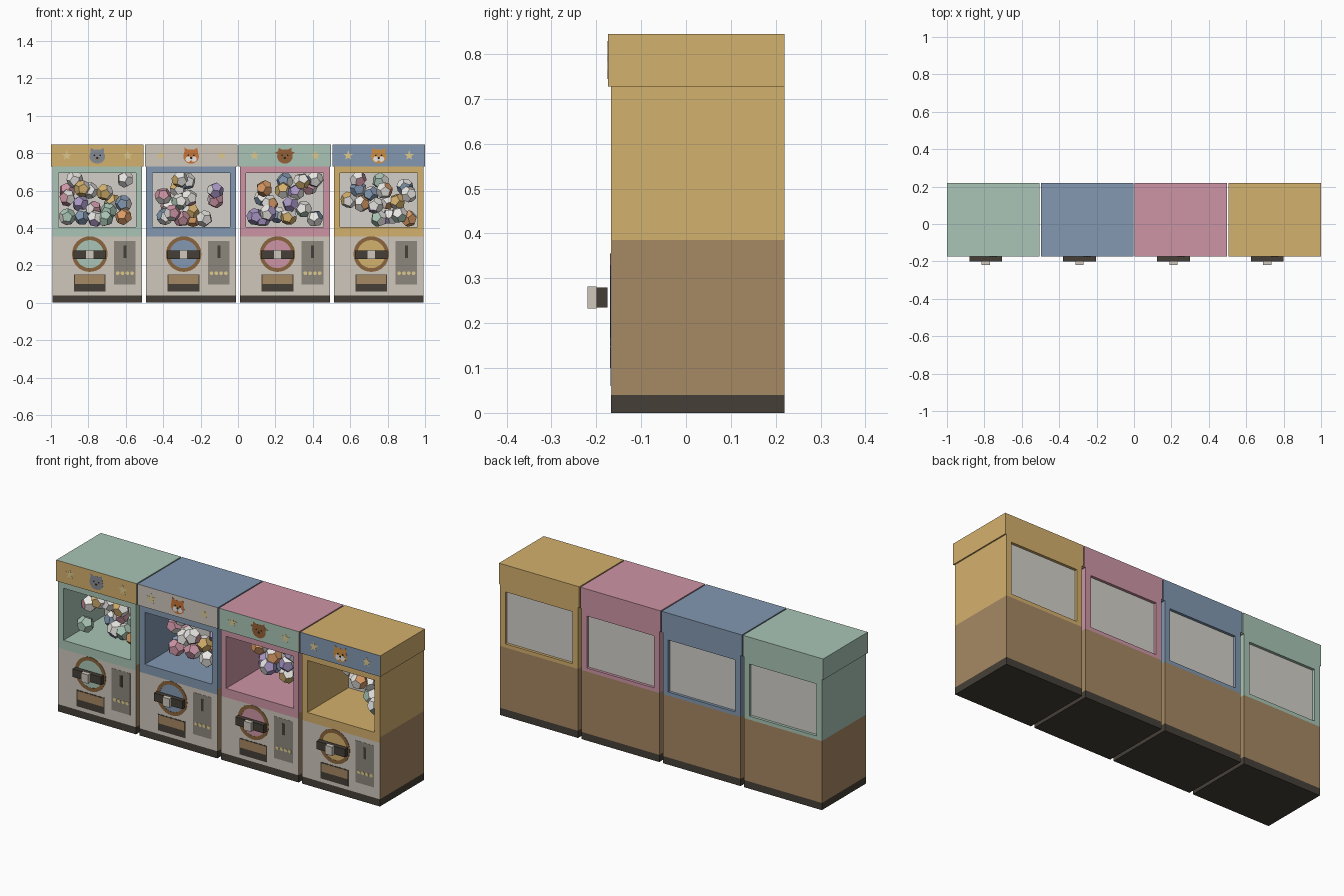
import bpy, bmesh, random
from math import sin, cos, pi
from mathutils import Vector

if "Cube" in bpy.data.objects:
    bpy.data.objects.remove(bpy.data.objects["Cube"])

random.seed(4)
HEX = dict(teal="a8c4b4", blue="8297b0", pink="cc94a4", yellow="d3af6d", cream="cdc6ba",
           brown="a58763", dark="47413a", wood="8a6540", panel="8b857b", gold="dcc88c",
           white="e8e6e2", purple="a795c4", orange="d99a66", pane="d2cfc8",
           cat="858a94", fox="c8743c", bear="94603a", dog="cf8f45", black="2a2624")
MATS = {}
for key, h in HEX.items():
    m = MATS[key] = bpy.data.materials.new(key)
    m.diffuse_color = [(int(h[i:i + 2], 16) / 255) ** 2.2 for i in (0, 2, 4)] + [1]
    m.use_nodes = True
    m.node_tree.nodes["Principled BSDF"].inputs["Base Color"].default_value = m.diffuse_color


def finish(name, bm, *mats):
    bmesh.ops.recalc_face_normals(bm, faces=bm.faces)
    me = bpy.data.meshes.new(name)
    bm.to_mesh(me)
    bm.free()
    for k in mats:
        me.materials.append(MATS[k])
    ob = bpy.data.objects.new(name, me)
    bpy.context.collection.objects.link(ob)
    return ob


def prism(name, pts, y0, y1, mat):
    """Outline in x,z pushed through from y0 (front) to y1 (back)."""
    bm = bmesh.new()
    f = bm.faces.new([bm.verts.new((x, y0, z)) for x, z in pts])
    r = bmesh.ops.extrude_face_region(bm, geom=[f], use_keep_orig=True)
    for v in r["geom"]:
        if isinstance(v, bmesh.types.BMVert):
            v.co.y = y1
    return finish(name, bm, mat)


def rect(x0, x1, z0, z1):
    return [(x0, z0), (x1, z0), (x1, z1), (x0, z1)]


def box(name, x0, x1, y0, y1, z0, z1, mat):
    return prism(name, rect(x0, x1, z0, z1), y0, y1, mat)


def circle(cx, cz, r, n=24, sx=1.0):
    return [(cx + sx * r * cos(2 * pi * i / n), cz + r * sin(2 * pi * i / n)) for i in range(n)]


def star(cx, cz, r):
    return [(cx + (r, r * .42)[i % 2] * sin(pi * i / 5), cz + (r, r * .42)[i % 2] * cos(pi * i / 5))
            for i in range(10)]


def tunnel(name, outer, inner, y0, y1, mat):
    """Hollow frame between two outlines."""
    bm = bmesh.new()
    loops = [[bm.verts.new((x, y, z)) for x, z in pts]
             for pts, y in ((outer, y0), (inner, y0), (inner, y1), (outer, y1))]
    n = len(outer)
    for a in range(4):
        p, q = loops[a], loops[(a + 1) % 4]
        for i in range(n):
            j = (i + 1) % n
            bm.faces.new((p[i], p[j], q[j], q[i]))
    return finish(name, bm, mat)


def ball_mesh(color, r=.046):
    """Twelve-sided capsule ball, half coloured and half white."""
    p = (1 + 5 ** .5) / 2
    s = (-1, 1)
    pts = [Vector((a, b, c)) for a in s for b in s for c in s]
    for a in s:
        for b in s:
            pts += [Vector((0, a / p, b * p)), Vector((a / p, b * p, 0)), Vector((a * p, 0, b / p))]
    bm = bmesh.new()
    for v in pts:
        bm.verts.new(v.normalized() * r)
    bmesh.ops.convex_hull(bm, input=bm.verts)
    bmesh.ops.dissolve_limit(bm, angle_limit=.1, verts=bm.verts, edges=bm.edges)
    axis = max(bm.faces, key=lambda f: f.calc_center_median().z).calc_center_median()
    for f in bm.faces:
        f.material_index = int(f.calc_center_median().dot(axis) < 0)
    ob = finish("ball_" + color, bm, color, "white")
    me = ob.data
    bpy.data.objects.remove(ob)
    return me


def face(cx, cz, kind):
    """Flat animal badge on the header."""
    y = -.1745
    prism("badge_head", circle(cx, cz, .038, 20, 1.1), y, -.174, kind)
    for s in (-1, 1):
        if kind == "bear":
            prism("badge_ear", [(cx + s * .025, cz + .005), (cx + s * .055, cz + .02),
                                (cx + s * .03, cz + .03)], y, -.174, kind)
        prism("badge_ear", [(cx + s * .008, cz + .032), (cx + s * .038, cz + .012),
                            (cx + s * .034, cz + .047)], y - .0001, -.174, kind)
        if kind in ("fox", "dog"):
            prism("badge_cheek", circle(cx + s * .015, cz - .014, .015, 12), y - .0003, y, "white")
        prism("badge_eye", circle(cx + s * .015, cz + .006, .0045, 10), y - .0006, y, "black")
    if kind == "cat":
        prism("badge_muzzle", circle(cx, cz - .012, .012, 12, 1.3), y - .0003, y, "panel")
    prism("badge_nose", circle(cx, cz - .008, .0055, 10, 1.3), y - .0006, y, "black")


COLORS = ("teal", "pink", "yellow", "blue", "purple", "orange")
BALLS = {c: ball_mesh(c) for c in COLORS}

# ball places per machine, hundredths: x from machine centre, z
PILE1 = [(-12, 66), (15, 66), (-16, 60), (-4, 60), (4, 59), (-8, 61), (-16, 56), (-9, 53), (8, 54),
         (14, 53), (-16, 46), (-8, 46), (-2, 50), (-1, 45), (6, 49), (4, 45), (14, 46)]
PILE2 = [(-6, 66), (-2, 65), (13, 60), (-15, 57), (-7, 61), (-1, 56), (-12, 52), (-6, 54), (13, 55),
         (-14, 46), (-10, 48), (-5, 45), (0, 49), (1, 45), (7, 45)]
PILE3 = [(9, 65), (16, 66), (0, 65), (-11, 61), (-1, 60), (6, 59), (13, 62), (-12, 56), (-8, 53),
         (3, 53), (-16, 46), (-12, 45), (-9, 48), (-4, 47), (2, 46), (10, 50), (16, 45)]
PILE4 = [(-11, 66), (1, 65), (-11, 61), (-4, 58), (3, 60), (14, 62), (16, 58), (-16, 55), (-9, 53),
         (-2, 52), (4, 54), (10, 54), (0, 45), (6, 46), (11, 47), (16, 45)]


def machine(cx, body, sign, animal, pile):
    w, f, b = .24, -.167, .22
    # cabinet
    box("base_plinth", cx - w, cx + w, f, b, 0, .04, "dark")
    box("lower_cabinet", cx - w, cx + w, f + .002, b, .04, .385, "brown")
    box("lower_front_panel", cx - w, cx + w, f, f + .002, .04, .355, "cream")
    box("front_trim", cx - w, cx + w, f, f + .002, .355, .385, body)
    tunnel("window_housing", rect(cx - w, cx + w, .385, .728),
           rect(cx - .207, cx + .207, .405, .695), f, b, body)
    box("back_pane", cx - .207, cx + .207, .195, .205, .405, .695, "pane")
    # header with stars and badge
    box("header", cx - .2475, cx + .2475, -.173, b, .728, .845, body)
    box("header_sign", cx - .2475, cx + .2475, -.174, -.173, .728, .845, sign)
    for s in (-1, 1):
        prism("sign_star", star(cx + s * .163, .787, .028), -.1748, -.174, "gold")
    face(cx, .782, animal)
    # dial and handle
    dx, dz = cx - .04, .26
    prism("dial_disc", circle(dx, dz, .076, 32), f - .001, f, body)
    tunnel("dial_ring", circle(dx, dz, .095, 32), circle(dx, dz, .075, 32), f - .002, f, "wood")
    box("handle_bar", dx - .0875, dx + .0875, -.2, -.175, .235, .28, "dark")
    box("handle_grip", dx - .022, dx + .022, -.22, -.2, .233, .282, "cream")
    # prize chute
    box("chute_frame", dx - .085, dx + .085, f - .001, f, .06, .152, "dark")
    box("chute_flap", dx - .08, dx + .08, f - .002, f - .001, .1, .147, "brown")
    # coin panel
    box("coin_panel", cx + .09, cx + .205, f - .001, f, .097, .33, "panel")
    box("coin_slot", cx + .14, cx + .156, f - .002, f - .001, .24, .305, "dark")
    for i in range(4):
        prism("coin_dot", circle(cx + .109 + .0257 * i, .158, .01, 12), f - .002, f - .001, "gold")
    # capsule balls
    for x, z in pile:
        ob = bpy.data.objects.new("capsule_ball", BALLS[random.choice(COLORS)])
        ob.location = (cx + x / 100, random.uniform(-.05, .145), z / 100)
        ob.rotation_euler = [random.uniform(0, 2 * pi) for _ in range(3)]
        bpy.context.collection.objects.link(ob)


ROWS = [("teal", "yellow", "cat", PILE1), ("blue", "cream", "fox", PILE2),
        ("pink", "teal", "bear", PILE3), ("yellow", "blue", "dog", PILE4)]
for i, row in enumerate(ROWS):
    machine(-.7525 + i * .50167, *row)
